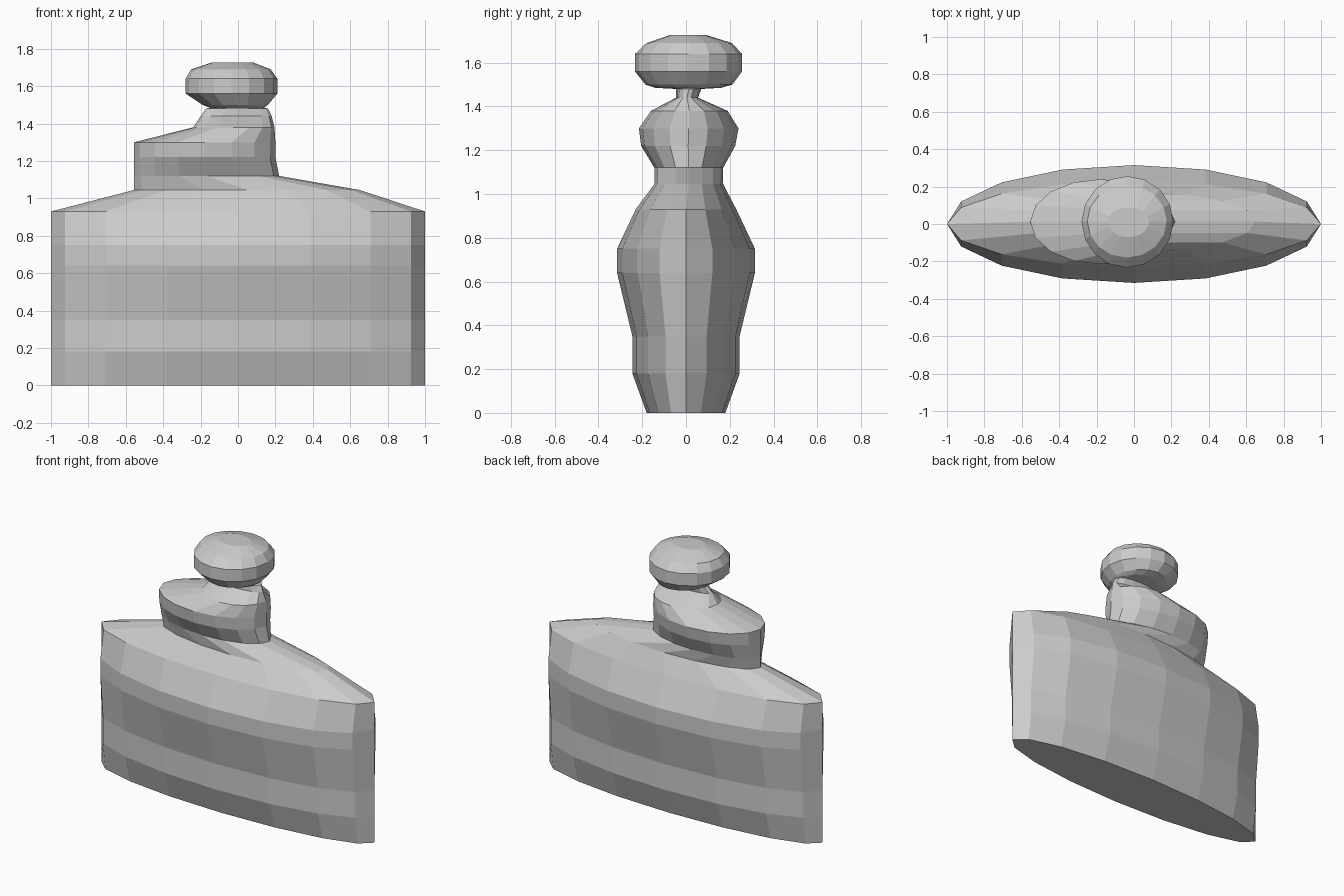
import bpy, bmesh, math

if "Cube" in bpy.data.objects:
    bpy.data.objects.remove(bpy.data.objects["Cube"])

grey = bpy.data.materials.new("plain grey")
grey.diffuse_color = (0.6, 0.6, 0.6, 1)
grey.use_nodes = True
grey.node_tree.nodes["Principled BSDF"].inputs["Base Color"].default_value = grey.diffuse_color
SIDES = 16


def loft(name, rings, cap_bottom=False, cap_top=False):
    """Skin a stack of ellipses given as (z, x_min, x_max, y_min, y_max)."""
    bm = bmesh.new()
    loops = []
    for z, x0, x1, y0, y1 in rings:
        cx, hx, cy, hy = (x0 + x1) / 2, (x1 - x0) / 2, (y0 + y1) / 2, (y1 - y0) / 2
        loops.append([bm.verts.new((cx + hx * math.cos(a), cy + hy * math.sin(a), z))
                      for a in (2 * math.pi * i / SIDES for i in range(SIDES))])
    for low, high in zip(loops, loops[1:]):
        for i in range(SIDES):
            j = (i + 1) % SIDES
            bm.faces.new((low[i], low[j], high[j], high[i]))
    if cap_bottom:
        bm.faces.new(loops[0][::-1])
    if cap_top:
        bm.faces.new(loops[-1])
    mesh = bpy.data.meshes.new(name)
    bm.to_mesh(mesh)
    bm.free()
    mesh.materials.append(grey)
    obj = bpy.data.objects.new(name, mesh)
    bpy.context.collection.objects.link(obj)
    return obj


# shared seams between the parts
collar_seam = (1.12, -0.555, 0.22, -0.145, 0.17)
stem_seam = (1.48, -0.17, 0.16, -0.045, 0.07)

# wide flattened body with sloping shoulders
body = [(z, -1, 1, -h, h) for z, h in
        ((0, 0.18), (0.18, 0.245), (0.35, 0.245), (0.64, 0.315), (0.75, 0.315), (0.93, 0.23))]
loft("body", body + [(1.045, -0.555, 0.65, -0.145, 0.17), collar_seam], cap_bottom=True)

# off-centre collar narrowing to a thin stem
loft("collar", [
    collar_seam,
    (1.22, -0.555, 0.20, -0.205, 0.225),
    (1.30, -0.555, 0.20, -0.215, 0.24),
    (1.38, -0.24, 0.195, -0.16, 0.19),
    (1.44, -0.20, 0.18, -0.045, 0.055),
    stem_seam,
])

# rounded knob on top
loft("knob", [
    stem_seam,
    (1.485, -0.15, 0.14, -0.14, 0.16),
    (1.50, -0.19, 0.16, -0.185, 0.212),
    (1.56, -0.28, 0.21, -0.233, 0.256),
    (1.64, -0.28, 0.21, -0.233, 0.256),
    (1.69, -0.25, 0.175, -0.18, 0.21),
    (1.727, -0.14, 0.08, -0.07, 0.09),
], cap_top=True)
